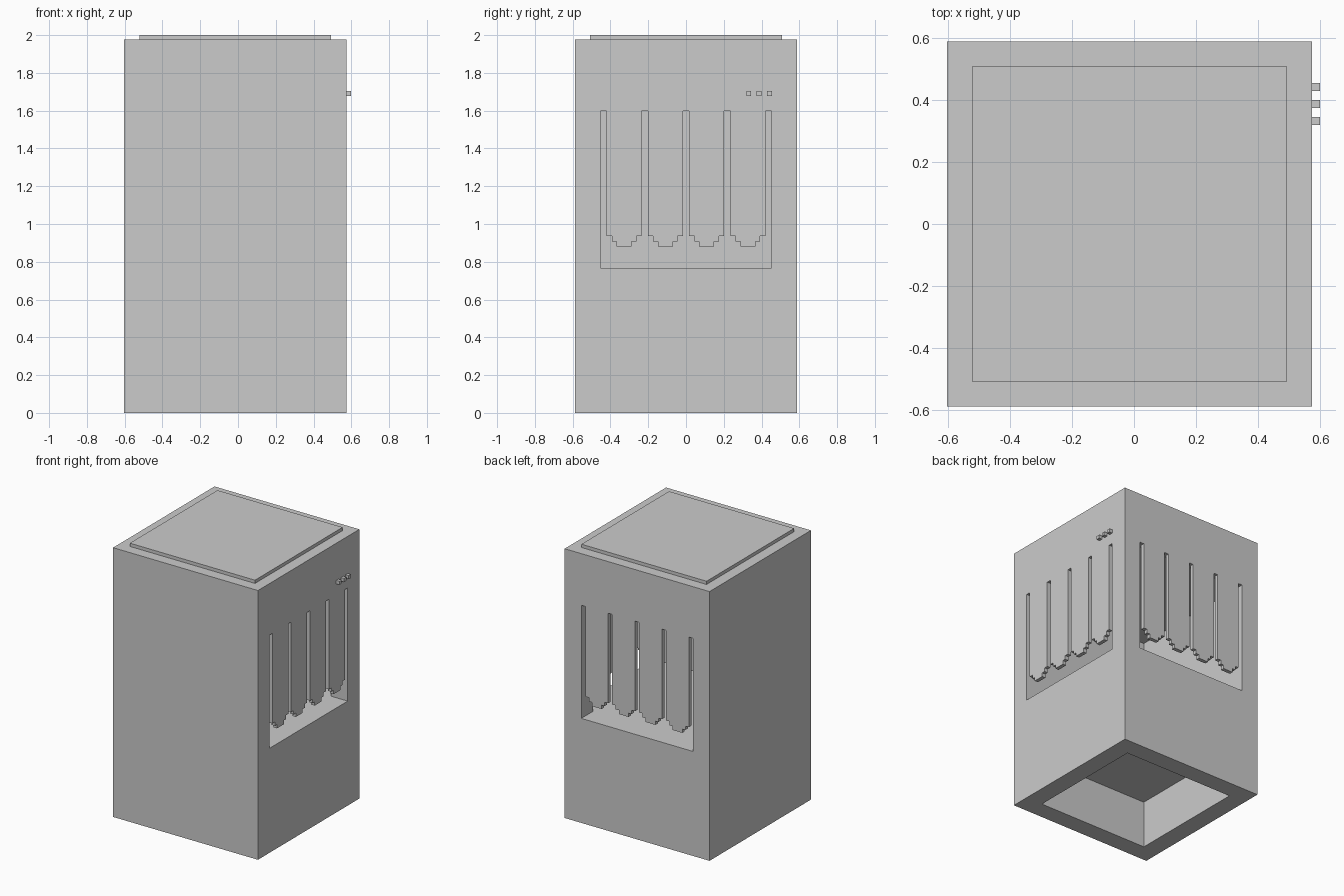
import bpy, bmesh
from mathutils import Matrix

if "Cube" in bpy.data.objects:
    bpy.data.objects.remove(bpy.data.objects["Cube"])

CX = -0.0145            # body centre in x (buttons stick out on +x)
HALF = 0.588            # body half width
WIN = 0.4525            # half width of windows and cavity
TOP, LID = 1.976, 2.0
W0, W1 = 0.767, 1.597   # window bottom and top
STEP = 0.028            # small unit of the stepped fringe


def finish(name, bm):
    bmesh.ops.recalc_face_normals(bm, faces=bm.faces)
    me = bpy.data.meshes.new(name)
    bm.to_mesh(me)
    bm.free()
    ob = bpy.data.objects.new(name, me)
    bpy.context.collection.objects.link(ob)
    return ob


def prism(bm, pts, vec):
    """Extrude a closed 3D outline along vec."""
    face = bm.faces.new([bm.verts.new(p) for p in pts])
    geo = bmesh.ops.extrude_face_region(bm, geom=[face], use_keep_orig=True)
    verts = [g for g in geo["geom"] if isinstance(g, bmesh.types.BMVert)]
    bmesh.ops.translate(bm, verts=verts, vec=vec)


def slab(name, outline, z0, z1):
    bm = bmesh.new()
    prism(bm, [(CX + x, y, z0) for x, y in outline], (0, 0, z1 - z0))
    return finish(name, bm)


def square(h):
    return [(-h, -h), (h, -h), (h, h), (-h, h)]


def cut(ob, cutter):
    cutter.hide_render = True
    mod = ob.modifiers.new("cut", 'BOOLEAN')
    mod.operation, mod.solver, mod.object = 'DIFFERENCE', 'EXACT', cutter
    bpy.context.view_layer.objects.active = ob
    bpy.ops.object.modifier_apply(modifier=mod.name)
    bpy.data.objects.remove(cutter)


# Cabinet: recess underneath, and a cavity open to the right and the back
cabinet = slab("cabinet", square(HALF), 0, TOP)
cut(cabinet, slab("base_recess_cutter", square(WIN), -0.2, 0.35))
cavity = [(-WIN, -WIN), (1, -WIN), (1, WIN), (WIN, WIN), (WIN, 1), (-WIN, 1)]
cut(cabinet, slab("cavity_cutter", cavity, W0, W1))

# Raised top panel
slab("top_panel", square(0.508), TOP, LID)


# Fringe of four hanging strips, flush with the outer face of a window
def fringe(name, turn):
    bm = bmesh.new()
    w, z = 0.0925, 0.936
    right = [(w, W1), (w, z), (w - STEP, z), (w - STEP, z - STEP),
             (w - 2 * STEP + 0.003, z - STEP), (w - 2 * STEP + 0.003, z - 2 * STEP)]
    outline = right + [(-y, zz) for y, zz in reversed(right)]
    for i in range(4):
        c = (i - 1.5) * 0.2185
        prism(bm, [(HALF, c + y, zz) for y, zz in outline], (-STEP, 0, 0))
    m = Matrix.Translation((CX, 0, 0))
    if turn:
        m = m @ Matrix(((0, 1, 0, 0), (1, 0, 0, 0), (0, 0, 1, 0), (0, 0, 0, 1)))
    bmesh.ops.transform(bm, matrix=m, verts=bm.verts)
    finish(name, bm)


fringe("right_fringe", False)
fringe("back_fringe", True)

# Three small buttons above the right window
for i in range(3):
    bm = bmesh.new()
    s = 0.026
    bmesh.ops.create_cube(bm, size=s, matrix=Matrix.Translation(
        (CX + HALF + s / 2, 0.332 + 0.0545 * i, 1.691)))
    finish(f"button_{i + 1}", bm)
